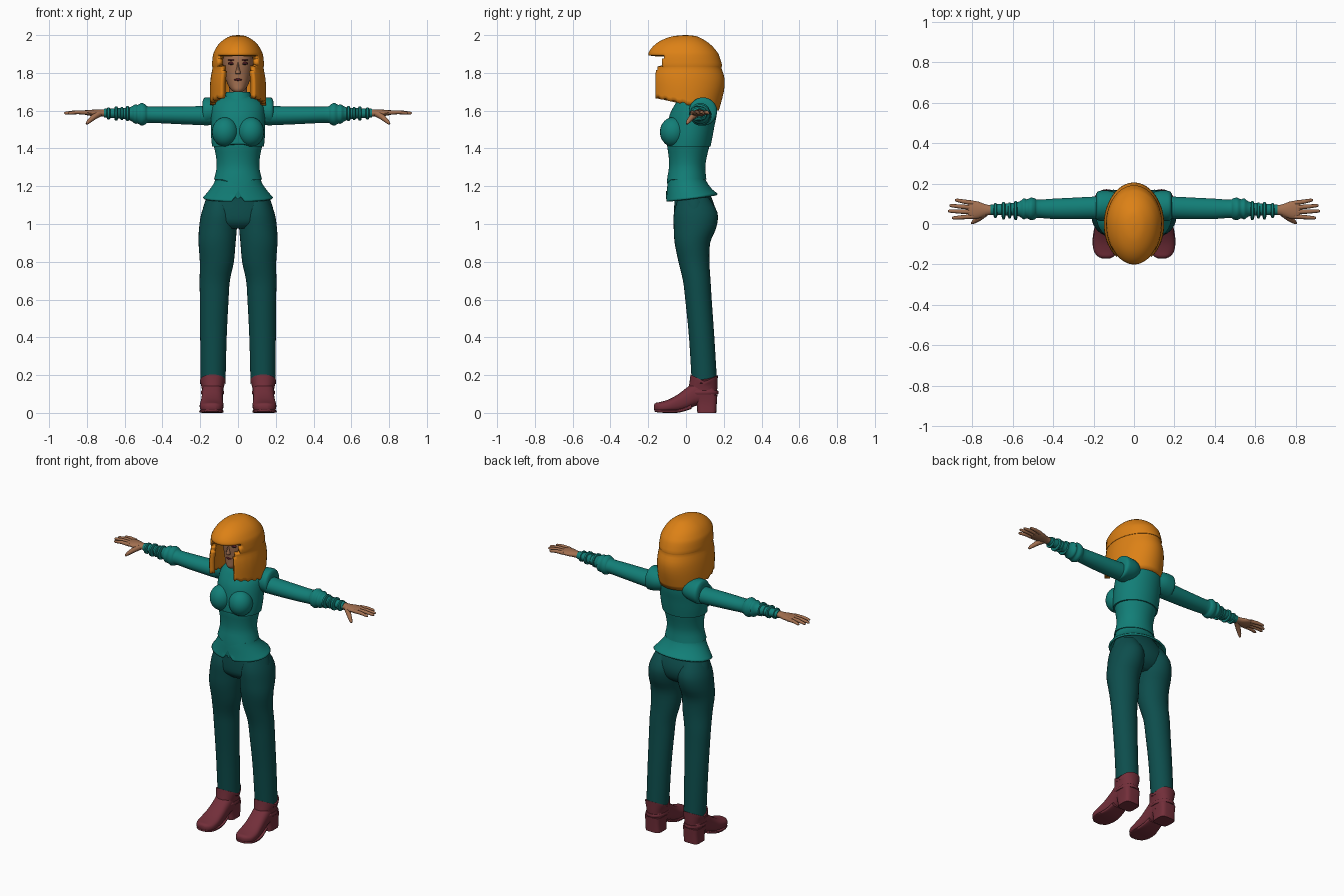
import bpy, bmesh, math
from mathutils import Vector

def material(name, rgb):
    m = bpy.data.materials.new(name)
    m.diffuse_color = (*rgb, 1)
    return m

TEAL = material("teal cloth", (0.006, 0.21, 0.185))
DARK = material("dark teal cloth", (0.004, 0.075, 0.073))
HAIR = material("orange hair", (0.72, 0.22, 0.008))
SKIN = material("skin", (0.36, 0.16, 0.08))
BOOT = material("maroon leather", (0.17, 0.028, 0.042))
BROW = material("dark red", (0.10, 0.012, 0.02))
EYE = material("eye dark", (0.02, 0.012, 0.012))

def finish(name, bm, mat, mirror=False, angle=40):
    bmesh.ops.recalc_face_normals(bm, faces=bm.faces)
    me = bpy.data.meshes.new(name)
    bm.to_mesh(me)
    bm.free()
    me.materials.append(mat)
    ob = bpy.data.objects.new(name, me)
    bpy.context.collection.objects.link(ob)
    bpy.ops.object.select_all(action='DESELECT')
    ob.select_set(True)
    bpy.context.view_layer.objects.active = ob
    bpy.ops.object.shade_smooth_by_angle(angle=math.radians(angle))
    if mirror:
        ob.modifiers.new("mirror", 'MIRROR').use_mirror_merge = False
    return ob

def smooth(rows, k):
    """Catmull-Rom interpolation between profile rows."""
    out = []
    for i in range(len(rows) - 1):
        p = [Vector(rows[max(0, min(len(rows) - 1, i + j))]) for j in (-1, 0, 1, 2)]
        for s in range(k):
            t = s / k
            out.append(0.5 * (2 * p[1] + (p[2] - p[0]) * t + (2 * p[0] - 5 * p[1] + 4 * p[2] - p[3]) * t * t
                              + (3 * p[1] - p[0] - 3 * p[2] + p[3]) * t ** 3))
    return out + [Vector(rows[-1])]

def skin_rings(rings, cap=True):
    bm = bmesh.new()
    vs = [[bm.verts.new(c) for c in r] for r in rings]
    n = len(vs[0])
    for a, b in zip(vs, vs[1:]):
        for i in range(n):
            bm.faces.new((a[i], a[(i + 1) % n], b[(i + 1) % n], b[i]))
    if cap:
        bm.faces.new(vs[0])
        bm.faces.new(vs[-1])
    return bm

def loft(name, rows, mat, axis='z', n=32, k=3, power=2, mirror=False, cap=True, warp=None):
    """Rows are (position on axis, centre a, centre b, radius a, radius b)."""
    rings = []
    for t, a, b, ra, rb in smooth(rows, k):
        ring = []
        for i in range(n):
            w = math.tau * i / n
            c, s = math.cos(w), math.sin(w)
            u = a + ra * math.copysign(abs(c) ** (2 / power), c)
            v = b + rb * math.copysign(abs(s) ** (2 / power), s)
            p = Vector({'z': (u, v, t), 'x': (t, u, v), 'y': (u, t, v)}[axis])
            ring.append(warp(p) if warp else p)
        rings.append(ring)
    return finish(name, skin_rings(rings, cap), mat, mirror)

def span(z, rx, y0, y1, x=0):
    """Row from a half width and front and back depth."""
    return (z, x, (y0 + y1) / 2, rx, (y1 - y0) / 2)

def ball(name, loc, size, mat, mirror=False):
    bm = bmesh.new()
    bmesh.ops.create_uvsphere(bm, u_segments=24, v_segments=14, radius=1)
    for v in bm.verts:
        v.co = Vector([c * s + l for c, s, l in zip(v.co, size, loc)])
    return finish(name, bm, mat, mirror)

def tube(name, points, radii, mat, n=10):
    """Tapered round tube running mainly along x."""
    rings = []
    for i, p in enumerate(points):
        d = (Vector(points[min(i + 1, len(points) - 1)]) - Vector(points[max(i - 1, 0)])).normalized()
        a = d.cross(Vector((0, 0, 1))).normalized()
        b = d.cross(a)
        rings.append([Vector(p) + radii[i] * (math.cos(math.tau * j / n) * a + math.sin(math.tau * j / n) * b)
                      for j in range(n)])
    return finish(name, skin_rings(rings), mat, True)

# Trousers
loft("trouser_seat", [span(1.22, .115, -.07, .09), span(1.14, .165, -.06, .135), span(1.07, .188, -.064, .155),
     span(1.01, .185, -.06, .14), span(.975, .10, -.03, .10)], DARK, n=40)
loft("trouser_leg", [span(1.14, .06, -.04, .12, .1), span(1.06, .093, -.064, .167, .1), span(.98, .1, -.065, .16, .106),
     span(.9, .098, -.06, .128, .111), span(.8, .09, -.04, .124, .112), span(.7, .08, -.016, .13, .123),
     span(.6, .076, -.004, .136, .126), span(.4, .07, .016, .15, .13), span(.17, .066, .03, .164, .132)], DARK, mirror=True)

# Jacket: bodice layers, flared skirt, collar
loft("lower_bodice", [span(1.235, .127, -.102, .108), span(1.3, .113, -.09, .102), span(1.36, .117, -.092, .111),
     span(1.43, .13, -.1, .127), span(1.47, .12, -.08, .12)], TEAL, n=48,
     warp=lambda p: p + Vector((0, 0, -.03 * max(0, 1 - abs(p.x) / .08) if p.y < 0 and p.z < 1.25 else 0)))
loft("upper_bodice", [span(1.41, .137, -.108, .13), span(1.46, .142, -.105, .14), span(1.52, .143, -.098, .151),
     span(1.58, .142, -.086, .163), span(1.63, .135, -.06, .163), span(1.665, .1, -.035, .14),
     span(1.69, .055, 0, .1)], TEAL, n=48,
     warp=lambda p: p + Vector((0, 0, .025 * max(0, 1 - abs(p.x) / .08) if p.y < 0 and p.z < 1.42 else 0)))
ball("bust", (.068, -.068, 1.487), (.07, .07, .078), TEAL, True)

def hem(p):
    f = max(0, min(1, (1.24 - p.z) / .1))
    notch = .055 * max(0, 1 - abs(p.x) / .03) if p.y < 0 and p.z < 1.15 else 0
    return p + Vector((0, 0, f * .15 * p.y + notch))

skirt = loft("jacket_skirt", [span(1.245, .118, -.092, .1), span(1.215, .128, -.098, .112),
             span(1.17, .158, -.102, .138), span(1.135, .186, -.106, .168)], TEAL, n=64, cap=False, warp=hem)
m = skirt.modifiers.new("thickness", 'SOLIDIFY')
m.thickness = .012
m.offset = -1
loft("collar", [span(1.64, .085, -.05, .12), span(1.67, .072, -.035, .11), span(1.70, .062, -.02, .1)], TEAL)

# Sleeves, with gathered cuffs and wrist straps
loft("shoulder_cap", [(.06, .09, 1.6, .05, .05), (.11, .09, 1.598, .072, .066), (.16, .09, 1.596, .075, .074),
     (.18, .089, 1.594, .07, .072), (.188, .086, 1.59, .056, .056)], TEAL, 'x', mirror=True)
loft("sleeve", [(.13, .08, 1.575, .056, .052), (.2, .08, 1.574, .055, .05), (.3, .077, 1.575, .053, .047),
     (.4, .075, 1.577, .05, .044), (.475, .075, 1.579, .045, .043), (.49, .075, 1.58, .052, .052),
     (.51, .075, 1.581, .055, .06), (.53, .075, 1.581, .047, .05), (.545, .075, 1.582, .052, .051),
     (.565, .074, 1.583, .038, .038), (.6, .073, 1.585, .031, .03), (.71, .07, 1.587, .026, .023)], TEAL, 'x', mirror=True)
for x, r in ((.585, .041), (.615, .034), (.645, .038), (.685, .032)):
    loft("wrist_strap", [(x - .01, .068, 1.585, r * .8, r * .75), (x - .005, .066, 1.585, r * 1.15, r),
         (x + .005, .066, 1.585, r * 1.15, r), (x + .01, .068, 1.585, r * .8, r * .75)], TEAL, 'x', 20, 1, mirror=True)

# Hands
loft("palm", [(.695, .07, 1.587, .023, .02), (.73, .069, 1.587, .027, .018), (.77, .069, 1.588, .042, .017),
     (.805, .07, 1.59, .045, .013), (.82, .07, 1.59, .04, .009)], SKIN, 'x', 20, mirror=True)
for y0, y1, tip in ((.104, .118, .885), (.081, .091, .912), (.059, .064, .92), (.037, .03, .9)):
    xm = (.8 + tip) / 2
    tube("finger", [(.795, y0, 1.59), (xm, (y0 + y1) / 2, 1.592), (tip - .008, y1, 1.587), (tip, y1, 1.586)],
         [.012, .0105, .008, .004], SKIN)
tube("thumb", [(.735, .055, 1.585), (.765, .03, 1.565), (.79, .012, 1.543), (.802, .004, 1.53)],
     [.018, .015, .011, .006], SKIN)

# Head and face
loft("neck", [span(1.66, .05, 0, .1), span(1.78, .045, -.02, .08)], SKIN)
loft("head", [span(1.698, .02, -.085, -.03), span(1.712, .038, -.094, .02), span(1.74, .055, -.094, .06),
     span(1.79, .071, -.095, .09), span(1.845, .079, -.1, .1), span(1.9, .075, -.095, .1),
     span(1.94, .05, -.06, .07)], SKIN, n=40, power=2.2)
loft("nose", [span(1.793, .012, -.108, -.08), span(1.80, .014, -.115, -.08), span(1.83, .007, -.107, -.08),
     span(1.86, .005, -.099, -.08)], SKIN, n=12)
ball("eyebrow", (.034, -.092, 1.868), (.021, .007, .004), BROW, True)
ball("eye_shadow", (.034, -.091, 1.85), (.019, .0065, .0075), BROW, True)
ball("eye", (.034, -.093, 1.847), (.014, .0065, .0045), EYE, True)
ball("lips", (0, -.092, 1.764), (.02, .007, .006), BROW)

# Hair: bobbed shell with a fringe; rows are (height, half width, front, back)
HAIR_ROWS = [(2, .004, .006, .004), (1.994, .042, .07, .055), (1.975, .077, .125, .095), (1.95, .104, .164, .13),
             (1.92, .123, .191, .158), (1.893, .133, .2, .175), (1.84, .138, .2, .191), (1.828, .135, .194, .187),
             (1.77, .144, .199, .204), (1.7, .149, .2, .2), (1.6, .149, .198, .174)]
rings, N = [], 96
for z, rx, front, back in smooth(HAIR_ROWS, 3):
    ring = []
    for i in range(N):
        w = math.tau * (i + .5) / N
        y = math.sin(w) * (back if math.sin(w) > 0 else front)
        low = 1.665 - .065 * max(0, min(1, (y + .155) / .3)) + (.008 * (i // 2 % 2) if y < .03 else 0)
        zz = z if z > 1.82 else 1.82 - (1.82 - z) * (1.82 - low) / .22
        ring.append((rx * math.cos(w), y, zz))
    rings.append(ring)
bm = skin_rings(rings, False)
bm.faces.new(bm.verts[:N])
gap = []
for f in bm.faces:
    c = f.calc_center_median()
    if c.y < 0 and c.z < 1.892 and abs(c.x) < (.108 if c.z > 1.834 else .084):
        gap.append(f)
bmesh.ops.delete(bm, geom=gap, context='FACES')
hair = finish("bobbed_hair", bm, HAIR)
m = hair.modifiers.new("thickness", 'SOLIDIFY')
m.thickness = .03
m.offset = -1

# Boots
def slant(p):
    if p.z > .16:
        p.z += .5 * abs(p.y - .1) - .02
    return p

loft("boot_shaft", [span(.07, .054, .03, .16, .135), span(.12, .056, .012, .165, .134),
     span(.17, .067, .022, .168, .134), span(.185, .068, .024, .169, .134)], BOOT, power=2.3, mirror=True, warp=slant)
loft("boot_foot", [(.155, .135, .09, .035, .03), (.135, .135, .1, .052, .055), (.06, .135, .105, .056, .065),
     (.01, .136, .078, .056, .06), (-.04, .138, .052, .059, .048), (-.09, .14, .037, .063, .035),
     (-.135, .14, .03, .058, .028), (-.16, .139, .03, .04, .023), (-.17, .138, .03, .02, .012)],
     BOOT, 'y', power=2.6, mirror=True)
loft("boot_sole", [(.03, .137, .034, .05, .012), (-.01, .138, .018, .056, .01), (-.05, .14, .009, .062, .009),
     (-.1, .141, .008, .064, .008), (-.145, .14, .01, .052, .008), (-.168, .139, .014, .024, .007)],
     BOOT, 'y', power=4, mirror=True)
loft("boot_heel", [span(0, .052, .06, .16, .135), span(.05, .052, .055, .163, .135), span(.095, .057, .04, .166, .135)],
     BOOT, power=4, mirror=True)
# Strap round the ankle
loft("boot_strap", [span(.098, .059, .008, .169, .135), span(.103, .062, .004, .172, .135),
     span(.113, .062, .004, .172, .135), span(.118, .059, .008, .169, .135)], BOOT, k=1, power=2.3, mirror=True)
